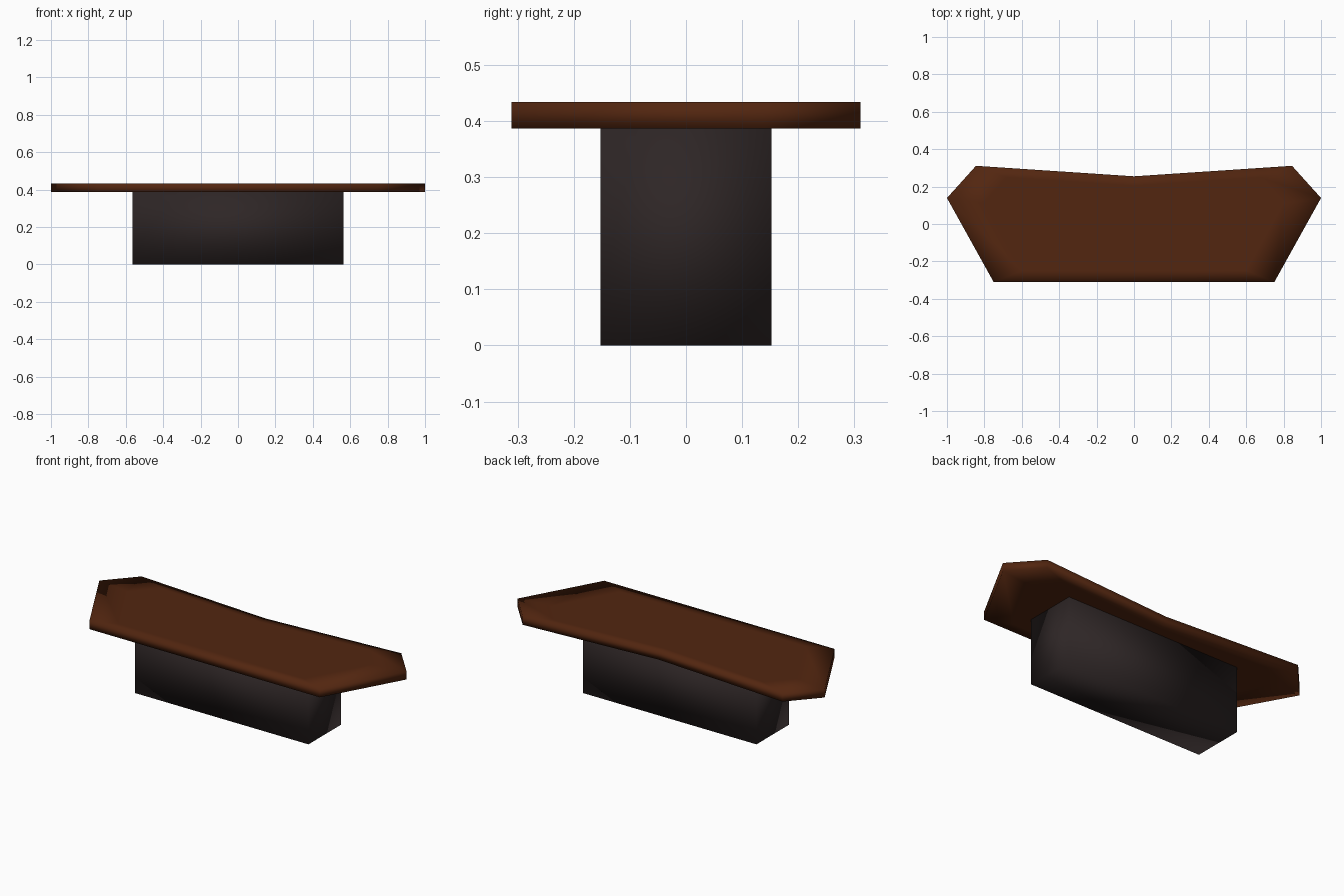
import bpy, bmesh

if "Cube" in bpy.data.objects:
    bpy.data.objects.remove(bpy.data.objects["Cube"])


def material(name, rgb):
    m = bpy.data.materials.new(name)
    m.diffuse_color = (*rgb, 1)
    m.use_nodes = True
    m.node_tree.nodes["Principled BSDF"].inputs["Base Color"].default_value = m.diffuse_color
    return m


def slab(name, outline, z0, z1, mat, inner=None):
    """Smooth-shaded prism; inner = scale of an inset ring on both caps."""
    bm = bmesh.new()
    n = len(outline)
    rings = [[bm.verts.new((x, y, z)) for x, y in outline] for z in (z0, z1)]
    if inner:
        caps = [[bm.verts.new((x * inner, y * inner, z)) for x, y in outline] for z in (z0, z1)]
        rings = [caps[0], *rings, caps[1]]
    for a, b in zip(rings, rings[1:]):
        for i in range(n):
            j = (i + 1) % n
            bm.faces.new((a[i], a[j], b[j], b[i]))
    bm.faces.new(rings[0][::-1])
    bm.faces.new(rings[-1])
    bmesh.ops.recalc_face_normals(bm, faces=bm.faces)
    for f in bm.faces:
        f.smooth = True
    me = bpy.data.meshes.new(name)
    bm.to_mesh(me)
    bm.free()
    me.materials.append(mat)
    ob = bpy.data.objects.new(name, me)
    bpy.context.collection.objects.link(ob)
    return ob


wood = material("dark brown wood", (0.085, 0.019, 0.005))
black = material("charcoal", (0.027, 0.019, 0.019))

# Pedestal block
slab("base", [(-0.565, -0.152), (0.565, -0.152), (0.565, 0.152), (-0.565, 0.152)], 0, 0.388, black)

# Angular table top: right half mirrored to the left, notch at the back
right = [(0.75, -0.311), (1.0, 0.139), (0.845, 0.311)]
left = [(-x, y) for x, y in reversed(right)]
slab("table_top", right + [(0, 0.255)] + left, 0.387, 0.434, wood, inner=0.8)
